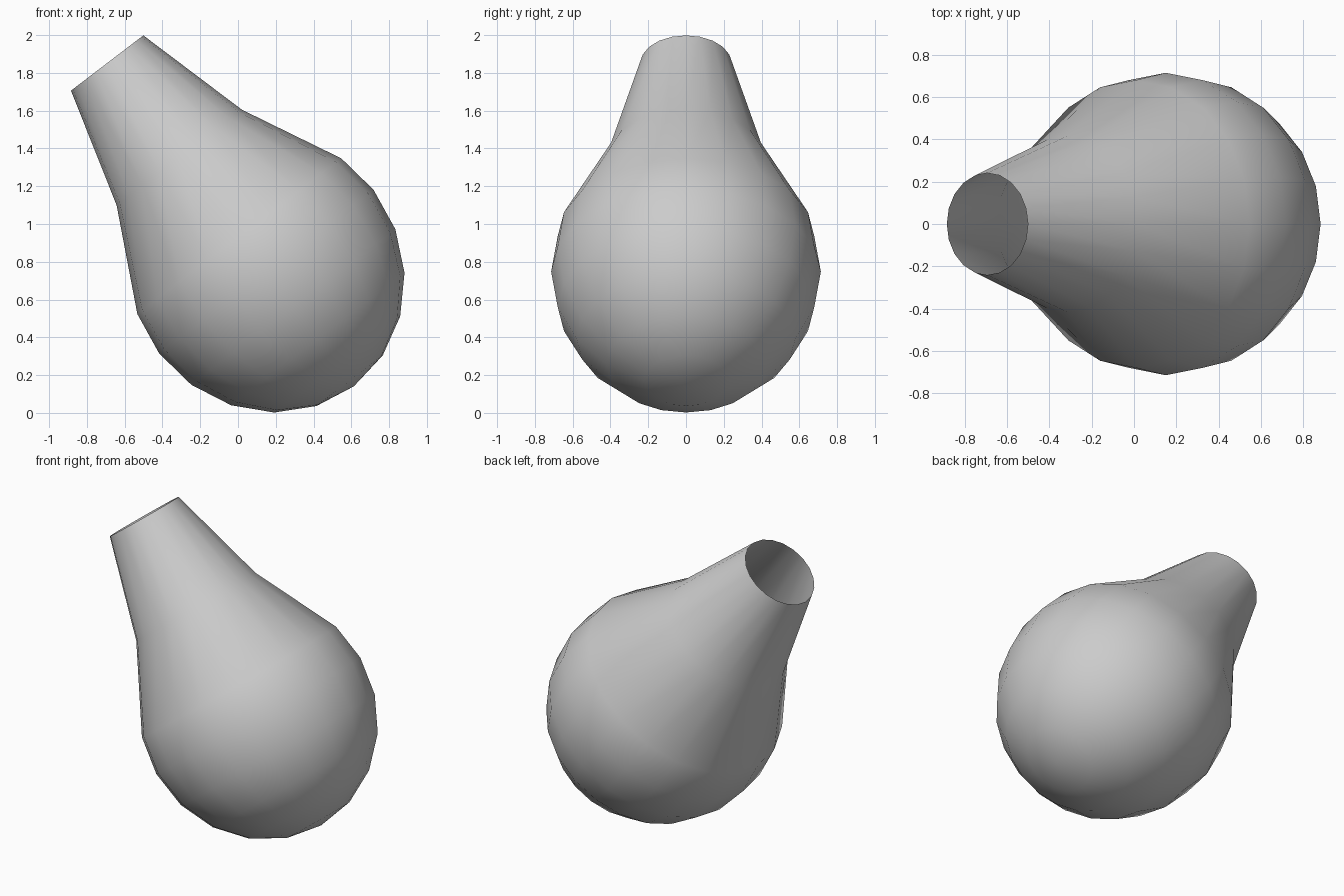
import bpy, bmesh, math
from mathutils import Matrix

if "Cube" in bpy.data.objects:
    bpy.data.objects.remove(bpy.data.objects["Cube"])

SEGMENTS = 20
STEP = math.radians(18)

# Profile (radius, height along axis): slightly stretched ball, then tapering neck
profile = [(0.714 * math.cos(k * STEP), 0.764 * math.sin(k * STEP)) for k in range(-5, 2)]
profile += [(0.417, 0.76), (0.241, 1.389)]
profile[0] = (0.0, -0.764)

# Lathe the profile, leaving the neck open
bm = bmesh.new()
verts = [bm.verts.new((r, 0, h)) for r, h in profile]
edges = [bm.edges.new(pair) for pair in zip(verts, verts[1:])]
bmesh.ops.spin(bm, geom=verts + edges, cent=(0, 0, 0), axis=(0, 0, 1),
               angle=math.tau, steps=SEGMENTS, use_duplicate=False)
bmesh.ops.remove_doubles(bm, verts=bm.verts, dist=0.0005)
bmesh.ops.recalc_face_normals(bm, faces=bm.faces)

# Lean the flask over to the left
lean = Matrix.Translation((0.15, 0, 0.748)) @ Matrix.Rotation(math.radians(-37.35), 4, 'Y')
bm.transform(lean)
for face in bm.faces:
    face.smooth = True

mesh = bpy.data.meshes.new("flask")
bm.to_mesh(mesh)
bm.free()
flask = bpy.data.objects.new("flask", mesh)
bpy.context.collection.objects.link(flask)

# Make sure the open shell faces outward (pole face must point away from the neck)
lowest = min(mesh.polygons, key=lambda p: p.center.z)
if lowest.normal.z > 0:
    mesh.flip_normals()
